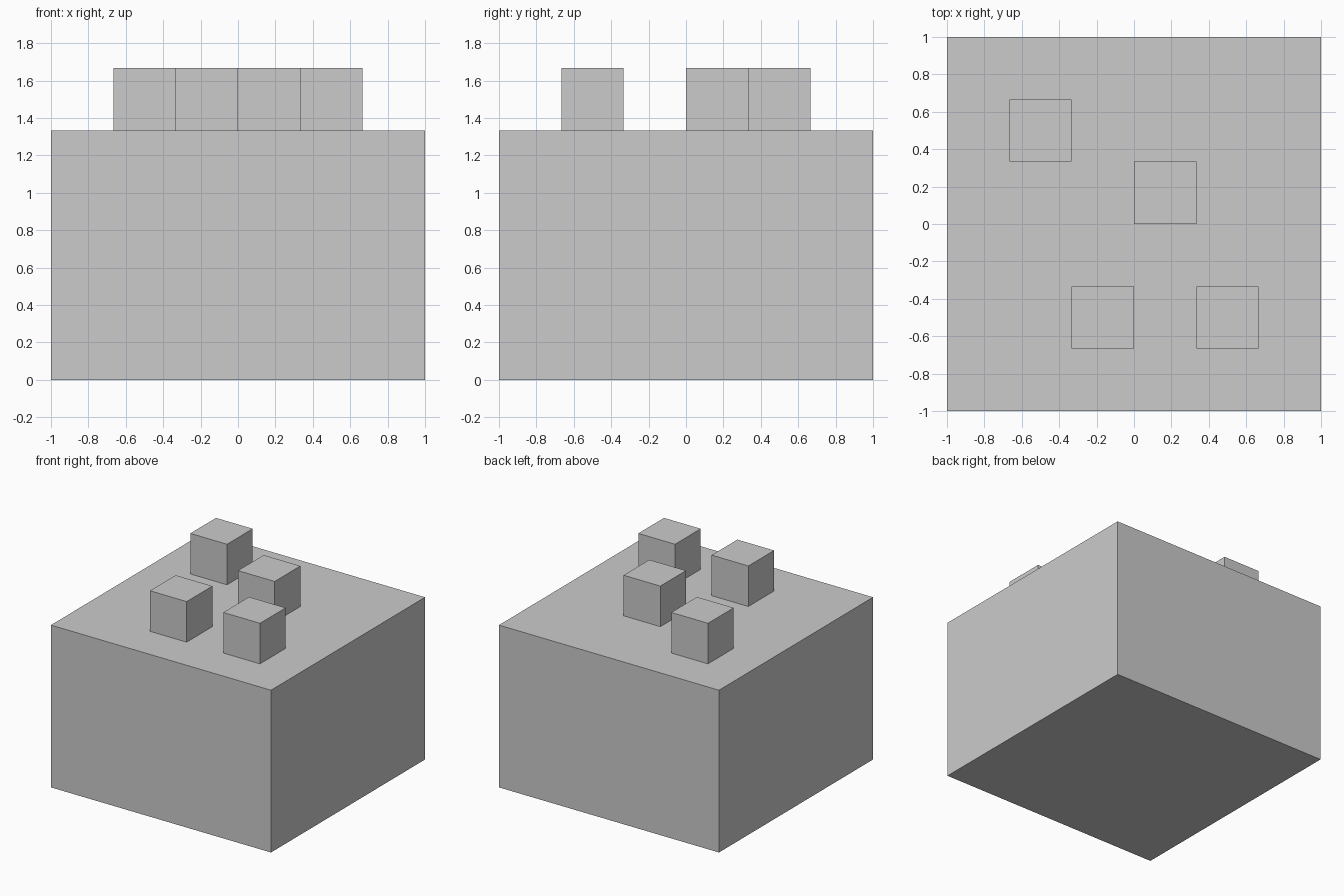
import bpy

if "Cube" in bpy.data.objects:
    bpy.data.objects.remove(bpy.data.objects["Cube"])

UNIT = 1 / 3          # the model sits on a grid of thirds
BASE_HEIGHT = 4 * UNIT


def add_box(name, centre, size):
    """Flat-faced box given its centre and full dimensions."""
    bpy.ops.mesh.primitive_cube_add(size=1, location=centre)
    box = bpy.context.object
    box.name = name
    box.scale = size
    bpy.ops.object.transform_apply(location=False, rotation=False, scale=True)
    return box


# Large base block
add_box("base_block", (0, 0, BASE_HEIGHT / 2), (2, 2, BASE_HEIGHT))

# Small cubes scattered on the top face (centres in grid units)
stud_centres = [(-1.5, 1.5), (0.5, 0.5), (-0.5, -1.5), (1.5, -1.5)]
for i, (x, y) in enumerate(stud_centres, 1):
    add_box(f"top_cube_{i}",
            (x * UNIT, y * UNIT, BASE_HEIGHT + UNIT / 2),
            (UNIT, UNIT, UNIT))
